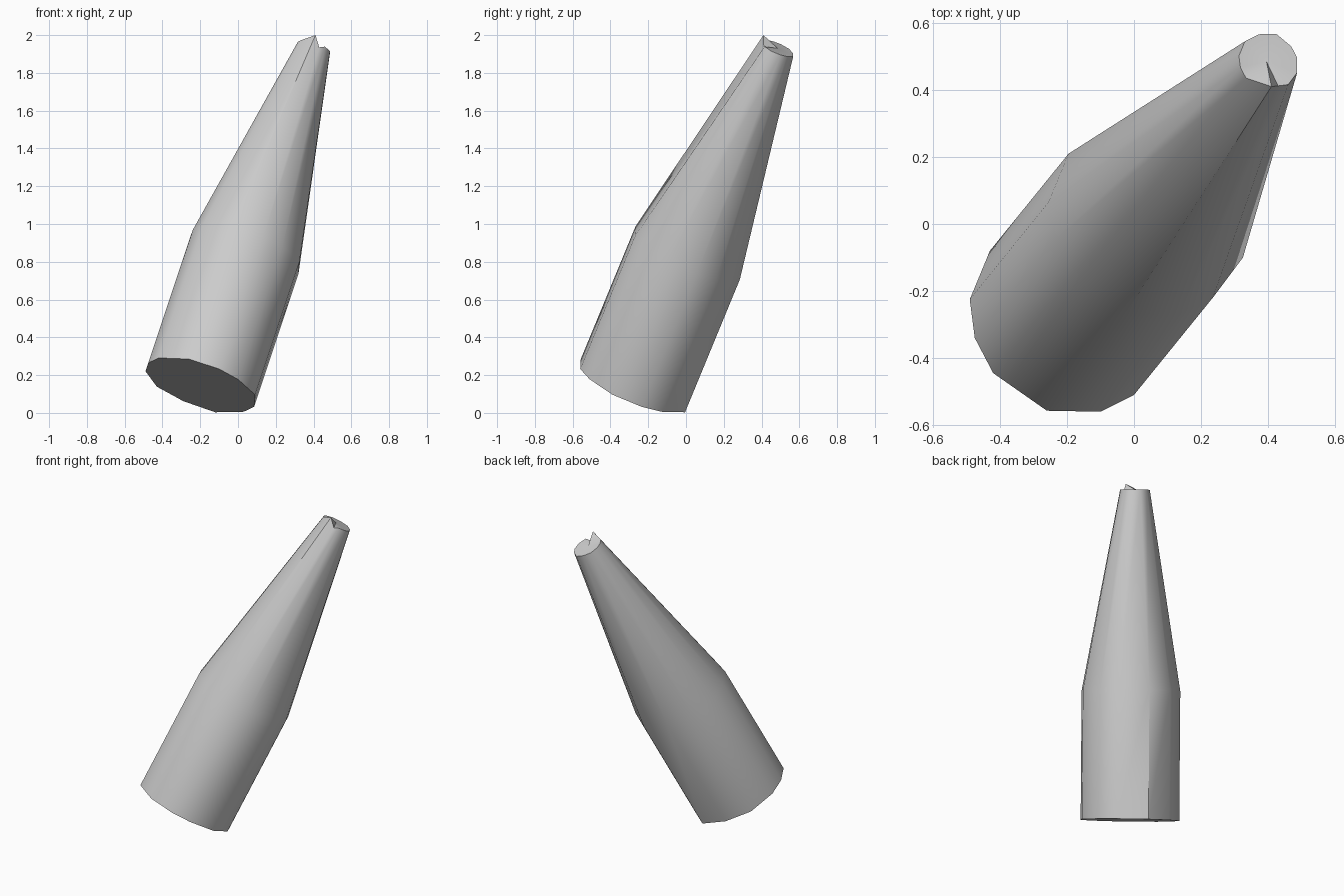
import bpy
import bmesh
import math
from mathutils import Vector

cube = bpy.data.objects.get("Cube")
if cube:
    bpy.data.objects.remove(cube, do_unlink=True)

# Plain grey material
grey = bpy.data.materials.new("plain grey")
grey.use_nodes = True
colour = (0.6, 0.6, 0.6, 1.0)
grey.diffuse_color = colour
grey.node_tree.nodes["Principled BSDF"].inputs["Base Color"].default_value = colour

# Slightly uneven twelve-sided cross-section, seen from above
SECTION = [(-.29, .055), (-.275, -.06), (-.22, -.165), (-.06, -.277),
           (.10, -.28), (.20, -.23), (.29, -.11), (.285, .046),
           (.23, .15), (.08, .275), (-.09, .27), (-.23, .20)]
AXIS = Vector((.294, .373, .877))

bm = bmesh.new()


def ring(centre, scale):
    """Place the section on the plane square to the leaning axis."""
    verts = []
    for x, y in SECTION:
        z = -(AXIS.x * x + AXIS.y * y) / AXIS.z
        verts.append(bm.verts.new(Vector(centre) + Vector((x, y, z)) * scale))
    return verts


base = ring((-.20, -.28, .147), 1)
shoulder = ring((.035, .01, .85), 1)
tip = ring((.40, .485, 1.93), .3)

# Chipped tip: one raised point beside a small notch
tip[3].co = (.41, .41, 2.0)
tip[4].co = (.43, .412, 1.935)

# Straight lower body and tapering neck
for low, high in ((base, shoulder), (shoulder, tip)):
    for i in range(len(low)):
        j = (i + 1) % len(low)
        bm.faces.new((low[i], low[j], high[j], high[i]))

# Flat base and faceted tip
bm.faces.new(list(reversed(base)))
middle = bm.verts.new((.395, .485, 1.93))
for i in range(len(tip)):
    bm.faces.new((tip[i], tip[(i + 1) % len(tip)], middle))

bmesh.ops.recalc_face_normals(bm, faces=bm.faces)
mesh = bpy.data.meshes.new("tapered_body")
bm.to_mesh(mesh)
bm.free()
mesh.materials.append(grey)

body = bpy.data.objects.new("tapered_body", mesh)
bpy.context.collection.objects.link(body)
bpy.ops.object.select_all(action="DESELECT")
body.select_set(True)
bpy.context.view_layer.objects.active = body
bpy.ops.object.shade_smooth_by_angle(angle=math.radians(45))
